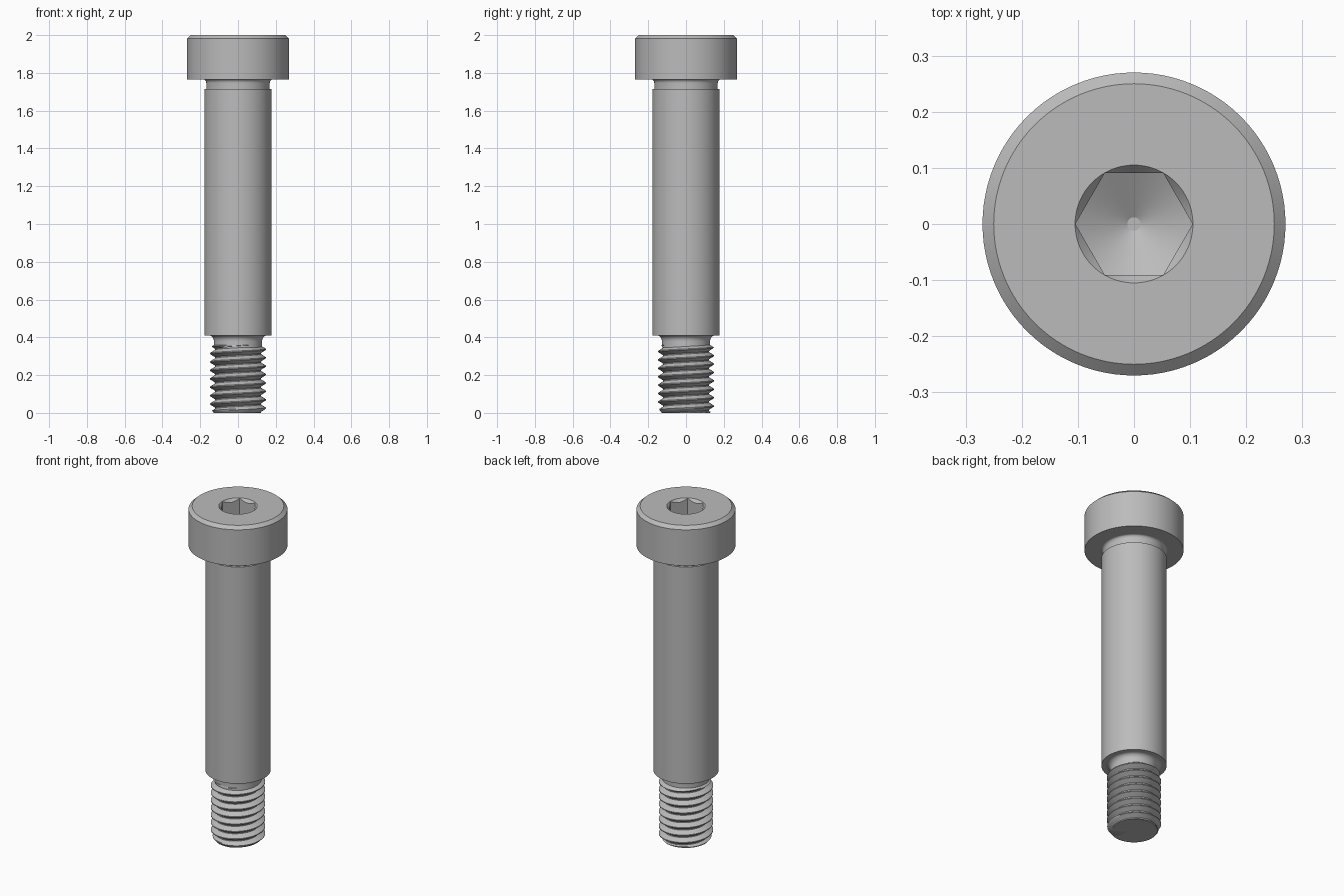
import bpy, bmesh, math

cube = bpy.data.objects.get("Cube")
if cube:
    bpy.data.objects.remove(cube, do_unlink=True)

steel = bpy.data.materials.new("steel_grey")
steel.use_nodes = True
colour = (0.5, 0.5, 0.5, 1)
steel.diffuse_color = colour
steel.node_tree.nodes["Principled BSDF"].inputs["Base Color"].default_value = colour

SEGMENTS = 96
TURN = 2 * math.pi


def finish(name, bm, angle=25):
    """Weld the mesh, face it outward and shade it."""
    bmesh.ops.remove_doubles(bm, verts=bm.verts, dist=1e-5)
    bmesh.ops.recalc_face_normals(bm, faces=bm.faces)
    mesh = bpy.data.meshes.new(name)
    bm.to_mesh(mesh)
    bm.free()
    mesh.materials.append(steel)
    obj = bpy.data.objects.new(name, mesh)
    bpy.context.collection.objects.link(obj)
    bpy.ops.object.select_all(action='DESELECT')
    obj.select_set(True)
    bpy.context.view_layer.objects.active = obj
    bpy.ops.object.shade_smooth_by_angle(angle=math.radians(angle))
    return obj


def skin(bm, rows):
    """Join neighbouring rows of vertices with quads."""
    for a, b in zip(rows, rows[1:]):
        for i in range(len(a) - 1):
            bm.faces.new((a[i], a[i + 1], b[i + 1], b[i]))


def lathe(name, profile):
    """Turn a profile; each entry is (r, z) or a function of the angle."""
    bm = bmesh.new()
    rows = []
    for point in profile:
        row = []
        for i in range(SEGMENTS + 1):
            t = TURN * i / SEGMENTS
            r, z = point(t) if callable(point) else point
            row.append(bm.verts.new((r * math.cos(t), r * math.sin(t), z)))
        rows.append(row)
    skin(bm, rows)
    return finish(name, bm)


def arc(cx, cz, rx, rz, start, end, steps=8):
    """Profile points along an elliptical arc, angles in degrees."""
    angles = [math.radians(start + (end - start) * i / steps) for i in range(steps + 1)]
    return [(cx + rx * math.cos(a), cz + rz * math.sin(a)) for a in angles]


# Head with hexagonal socket, countersunk rim and conical socket floor
FLAT, RIM, TOP = 0.0905, 0.105, 2.0


def hexagon(t):
    return FLAT / math.cos((t % (TURN / 6)) - TURN / 12)


def socket_rim(t):
    return hexagon(t), TOP - 1.2 * (RIM - hexagon(t))


def socket_floor(t):
    return hexagon(t), TOP - 0.18 + 0.58 * hexagon(t)


HEAD_BASE = 1.765
lathe("head", [(0, HEAD_BASE), (0.27, HEAD_BASE), (0.27, 1.982), (0.25, TOP),
               (RIM, TOP), socket_rim, socket_floor, (0.012, TOP - 0.173), (0, TOP - 0.173)])

# Undercut between head and shoulder
lathe("head_undercut", [(0, 1.71), (0.168, 1.71)]
      + arc(0.182, 1.745, 0.014, 0.02, 180, 90) + [(0, HEAD_BASE)])

# Plain shoulder
lathe("shoulder", [(0, 0.41), (0.178, 0.41), (0.178, 1.715), (0, 1.715)])

# Relief neck above the thread
lathe("thread_relief", [(0, 0.345), (0.128, 0.345), (0.128, 0.375)]
      + arc(0.153, 0.38, 0.025, 0.03, 180, 90) + [(0, 0.41)])

# Helical thread, with chamfered lower end and run-out at the top
PITCH, CREST, ROOT, THREAD_TOP = 0.0445, 0.148, 0.121, 0.36
STOPS = (0, 0.12, 0.5, 0.62, 1)     # root flat, rising flank, crest, falling flank
HEIGHTS = (0, 0, 1, 1, 0)


def thread_radius(t, z):
    phase = (z / PITCH - t / TURN) % 1
    for i in range(4):
        if phase <= STOPS[i + 1]:
            f = (phase - STOPS[i]) / (STOPS[i + 1] - STOPS[i])
            h = HEIGHTS[i] + f * (HEIGHTS[i + 1] - HEIGHTS[i])
            break
    r = ROOT + h * (CREST - ROOT)
    return min(r, 0.128 + 0.8 * z, 0.128 + 1.5 * (THREAD_TOP - z))


STEPS = 72
turns = math.ceil(THREAD_TOP / PITCH) + 1
samples = [(STOPS[i] + (STOPS[i + 1] - STOPS[i]) * k / 3) for i in range(4) for k in range(3)] + [1]
bm = bmesh.new()
rows = []
for n in range(STEPS + 1):
    t = TURN * n / STEPS
    zs = [(t / TURN + k + s) * PITCH for k in range(-1, turns) for s in samples]
    zs = [min(max(z, 0), THREAD_TOP) for z in zs]
    radii = [thread_radius(t, z) for z in zs]
    row = [bm.verts.new((r * math.cos(t), r * math.sin(t), z)) for r, z in zip(radii, zs)]
    # close both ends on the axis
    rows.append([bm.verts.new((0, 0, 0))] + row + [bm.verts.new((0, 0, THREAD_TOP))])
skin(bm, rows)
finish("thread", bm, 35)
